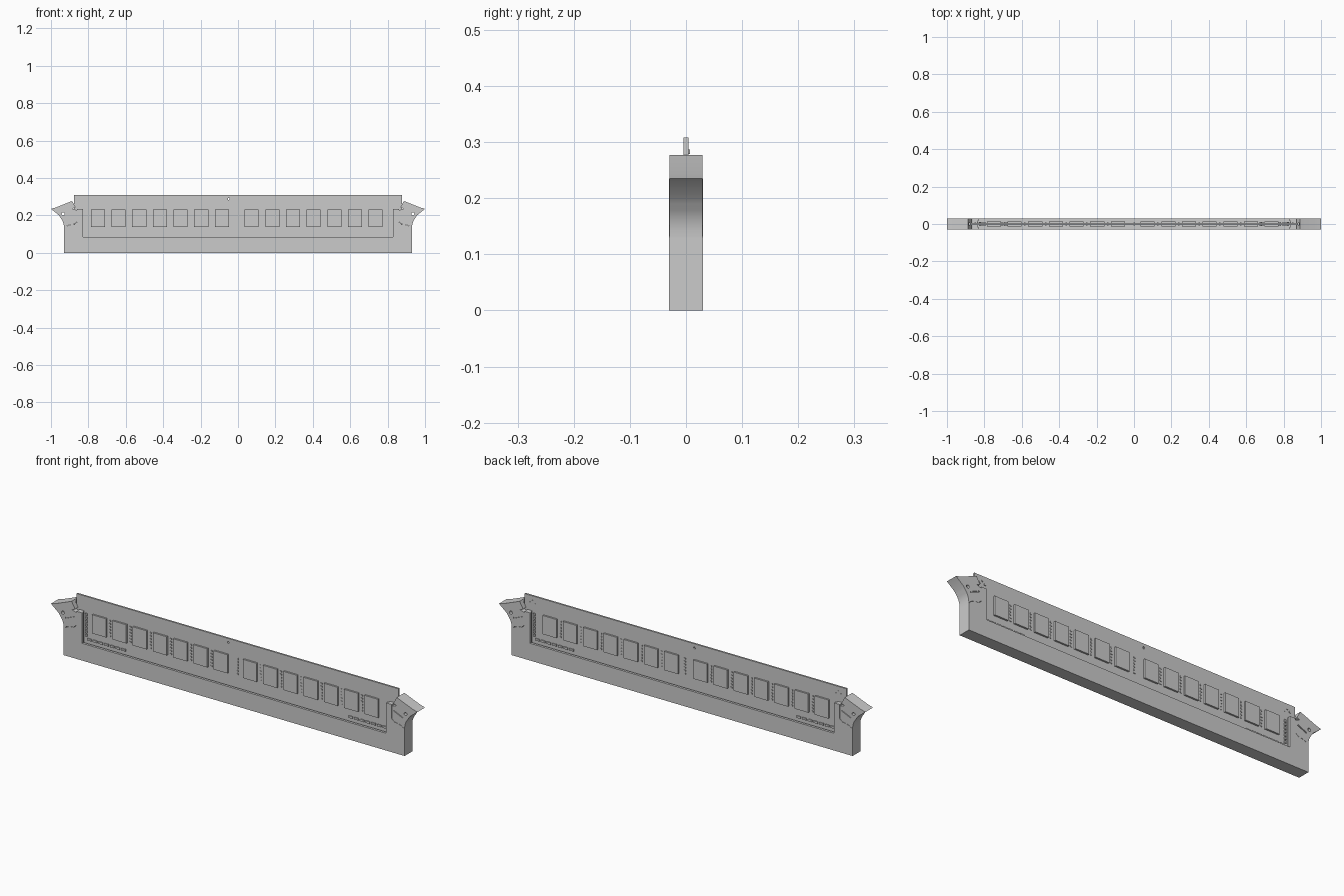
import bpy, bmesh, math
from mathutils import Matrix, Vector

if "Cube" in bpy.data.objects:
    bpy.data.objects.remove(bpy.data.objects["Cube"])


def finish(bm, name, smooth=False):
    bmesh.ops.recalc_face_normals(bm, faces=bm.faces)
    me = bpy.data.meshes.new(name)
    bm.to_mesh(me)
    bm.free()
    ob = bpy.data.objects.new(name, me)
    bpy.context.collection.objects.link(ob)
    if smooth:
        bpy.context.view_layer.objects.active = ob
        ob.select_set(True)
        bpy.ops.object.shade_smooth_by_angle(angle=math.radians(25))
        ob.select_set(False)
    return ob


def plate(bm, pts, y0, y1):
    """Extrude an xz outline from y0 to y1."""
    f = bm.faces.new([bm.verts.new((x, y0, z)) for x, z in pts])
    new = bmesh.ops.extrude_face_region(bm, geom=[f])["geom"]
    bmesh.ops.translate(bm, vec=(0, y1 - y0, 0),
                        verts=[v for v in new if isinstance(v, bmesh.types.BMVert)])


def box(bm, c, s):
    m = Matrix.Translation(Vector(c)) @ Matrix.Diagonal((*s, 1))
    bmesh.ops.create_cube(bm, size=1, matrix=m)


def hole(bm, x, z, r):
    m = Matrix.Translation((x, 0, z)) @ Matrix.Rotation(math.pi / 2, 4, 'X')
    bmesh.ops.create_cone(bm, cap_ends=True, segments=16, radius1=r, radius2=r,
                          depth=0.2, matrix=m)


def cut(ob, bm, name):
    c = finish(bm, name)
    c.hide_render = True
    c.hide_viewport = True
    m = ob.modifiers.new(name, 'BOOLEAN')
    m.operation, m.solver, m.object = 'DIFFERENCE', 'EXACT', c


SIDES = (-1, 1)

# Socket body: long bar with an upright at each end
right = [(0.93, 0), (0.93, 0.13), (0.915, 0.143), (0.895, 0.15), (0.875, 0.152),
         (0.86, 0.165), (0.86, 0.235), (0.83, 0.235), (0.83, 0.085)]
bm = bmesh.new()
plate(bm, right + [(-x, z) for x, z in reversed(right)], -0.03, 0.03)
socket = finish(bm, "socket_body")

# Card slot along the bar and up the inner ends
bm = bmesh.new()
box(bm, (0, 0, 0.19), (1.67, 0.036, 0.226))
cut(socket, bm, "wide_slot_cutter")
bm = bmesh.new()
box(bm, (0, 0, 0.19), (1.764, 0.012, 0.25))
cut(socket, bm, "card_slot_cutter")

# End latches with concave outer face, thumb tip and hooked nose
curve = [(0.93, 0.13), (0.9305, 0.143), (0.933, 0.156), (0.937, 0.168),
         (0.943, 0.179), (0.951, 0.19)]
outline = curve + [(0.957, 0.2), (1.0, 0.235), (0.972, 0.243), (0.887, 0.277),
                   (0.868, 0.243), (0.886, 0.236), (0.861, 0.228), (0.861, 0.166),
                   (0.876, 0.153), (0.896, 0.151), (0.916, 0.144)]
for s, label in zip(SIDES, ("left", "right")):
    bm = bmesh.new()
    plate(bm, [(s * x, z) for x, z in outline], -0.0298, 0.0298)
    latch = finish(bm, label + "_latch", True)
    bm = bmesh.new()
    hole(bm, s * 0.935, 0.208, 0.008)
    cut(latch, bm, label + "_pivot_cutter")
    bm = bmesh.new()
    box(bm, (s * 0.86, 0, 0.22), (0.05, 0.012, 0.2))
    cut(latch, bm, label + "_latch_slot_cutter")
    # Shallow stepped grooves on both faces
    bm = bmesh.new()
    for y in SIDES:
        plate(bm, [(s * x, z) for x, z in ((0.875, 0.21), (0.92, 0.19), (0.92, 0.184),
                                           (0.869, 0.206))], y * 0.025, y * 0.035)
    cut(latch, bm, label + "_groove_cutter")

# Circuit card
bm = bmesh.new()
half = [(0.83, 0.07), (0.88, 0.1), (0.88, 0.308)]
half = [(0.878, 0.075), (0.878, 0.308)]
plate(bm, half + [(-x, z) for x, z in reversed(half)], -0.0045, 0.0045)
card = finish(bm, "circuit_card")
bm = bmesh.new()
hole(bm, -0.05, 0.288, 0.005)
cut(card, bm, "card_hole_cutter")

# Memory chips: two banks of seven on each face
starts = [-0.749 + 0.1105 * i for i in range(7)] + [0.073 + 0.1105 * i for i in range(7)]
bm = bmesh.new()
for x in starts:
    for y in SIDES:
        box(bm, (x, y * 0.008, 0.185), (0.075, 0.01, 0.092))
finish(bm, "memory_chips")

# Small components in columns between the chips
bm = bmesh.new()
for x in starts:
    if abs(x - starts[6]) < 0.01 or x == starts[13]:
        continue
    for i in range(6):
        for y in SIDES:
            box(bm, (x + 0.0552, y * 0.005, 0.147 + 0.015 * i), (0.008, 0.004, 0.007))
for x in (-0.055 + 0.057, ):
    for i in range(6):
        for y in SIDES:
            box(bm, (x, y * 0.005, 0.147 + 0.015 * i), (0.008, 0.004, 0.007))
finish(bm, "small_components")

# Larger components along the lower corners and card ends
bm = bmesh.new()
for s in SIDES:
    for y in SIDES:
        for i in range(7):
            box(bm, (s * (0.62 + 0.031 * i), y * 0.006, 0.1), (0.022, 0.007, 0.01))
            box(bm, (s * 0.823, y * 0.006, 0.118 + 0.017 * i), (0.009, 0.007, 0.012))
    for dx, z in ((0, 0.283), (0.014, 0.272), (-0.014, 0.27)):
        box(bm, (s * (0.835 + dx), 0.005, z), (0.008, 0.004, 0.008))
finish(bm, "edge_components")
